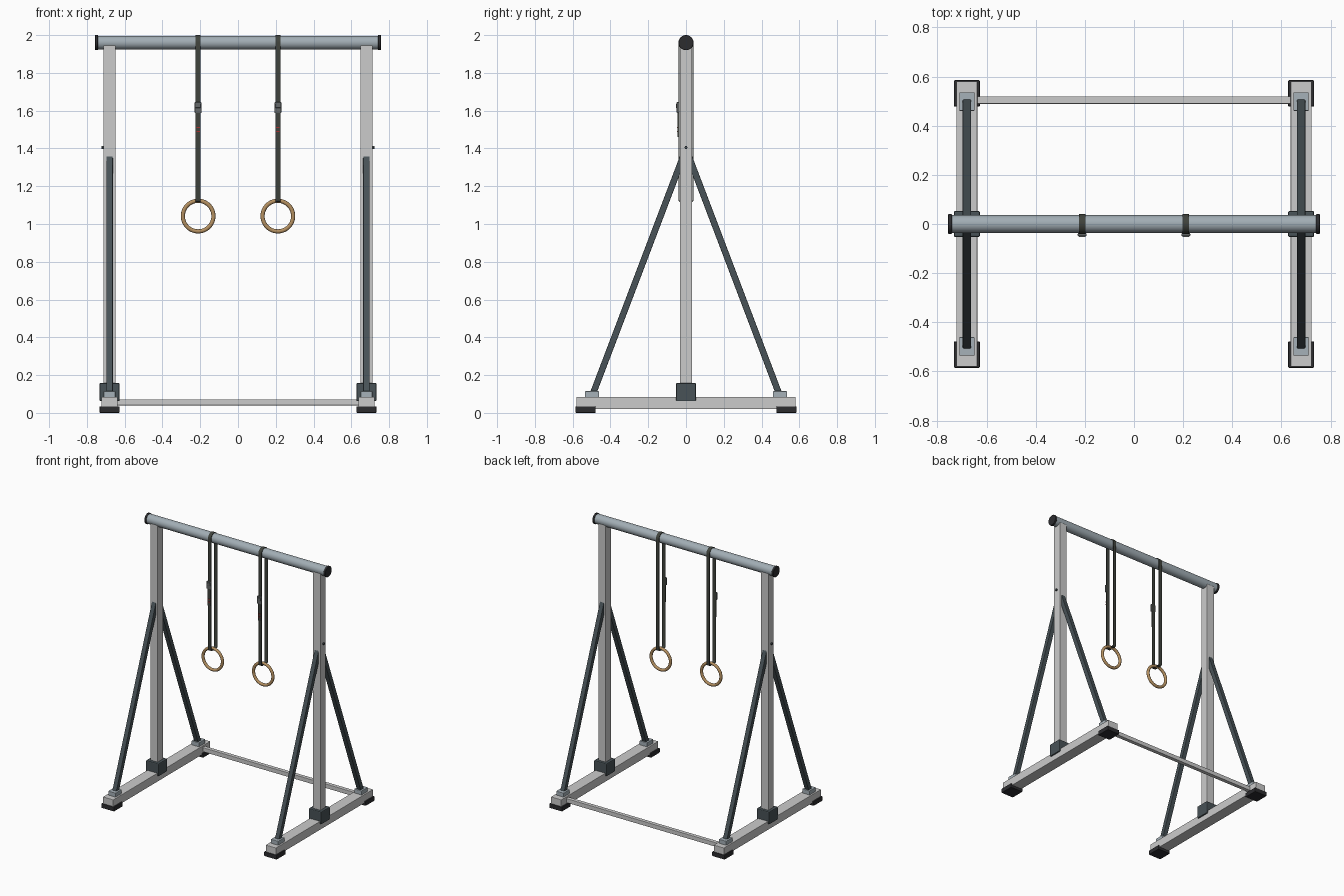
import bpy, bmesh, math
from mathutils import Vector, Matrix

if "Cube" in bpy.data.objects:
    bpy.data.objects.remove(bpy.data.objects["Cube"])


def mat(name, col):
    m = bpy.data.materials.new(name)
    m.diffuse_color = (*col, 1)
    m.use_nodes = True
    m.node_tree.nodes["Principled BSDF"].inputs["Base Color"].default_value = m.diffuse_color
    return m


STEEL = mat("bar_steel", (0.36, 0.42, 0.46))
SLATE = mat("slate_paint", (0.065, 0.085, 0.095))
RUBBER = mat("black_rubber", (0.025, 0.025, 0.028))
PLATE = mat("plate_metal", (0.38, 0.44, 0.48))
WOOD = mat("ring_wood", (0.46, 0.28, 0.12))
WEB = mat("strap_webbing", (0.05, 0.055, 0.045))
BUCKLE = mat("buckle_metal", (0.13, 0.14, 0.14))
RED = mat("red_stitching", (0.4, 0.03, 0.03))


def finish(name, bm, material=None, bevel=0.0, smooth=False):
    bmesh.ops.recalc_face_normals(bm, faces=bm.faces)
    me = bpy.data.meshes.new(name)
    bm.to_mesh(me)
    bm.free()
    ob = bpy.data.objects.new(name, me)
    bpy.context.collection.objects.link(ob)
    if material:
        me.materials.append(material)
    if bevel:
        b = ob.modifiers.new("bevel", 'BEVEL')
        b.width, b.segments = bevel, 2
    if smooth:
        bpy.ops.object.select_all(action='DESELECT')
        ob.select_set(True)
        bpy.context.view_layer.objects.active = ob
        bpy.ops.object.shade_smooth_by_angle(angle=math.radians(35))
    return ob


def box(name, lo, hi, material=None, bevel=0.003):
    lo, hi = Vector(lo), Vector(hi)
    bm = bmesh.new()
    bmesh.ops.create_cube(bm, size=1, matrix=Matrix.Translation((lo + hi) / 2)
                          @ Matrix.Diagonal((*(hi - lo), 1)))
    return finish(name, bm, material, bevel)


def rod_x(name, x0, x1, y, z, r, material=None, seg=32, bevel=0.0):
    bm = bmesh.new()
    m = Matrix.Translation(((x0 + x1) / 2, y, z)) @ Matrix.Rotation(math.pi / 2, 4, 'Y')
    bmesh.ops.create_cone(bm, cap_ends=True, segments=seg, radius1=r, radius2=r,
                          depth=abs(x1 - x0), matrix=m)
    return finish(name, bm, material, bevel, True)


def brace(name, a, b, w, material):
    a, b = Vector(a), Vector(b)
    d = b - a
    bm = bmesh.new()
    rot = Matrix.Rotation(math.atan2(-d.y, d.z), 4, 'X')
    bmesh.ops.create_cube(bm, size=1, matrix=Matrix.Translation((a + b) / 2) @ rot
                          @ Matrix.Diagonal((w, w, d.length, 1)))
    return finish(name, bm, material, 0.003)


def ring(name, x, z, R, r, material, nu=48, nv=14):
    bm = bmesh.new()
    vs = []
    for i in range(nu):
        u = 2 * math.pi * i / nu
        row = []
        for j in range(nv):
            v = 2 * math.pi * j / nv
            q = R + r * math.cos(v)
            row.append(bm.verts.new((x + q * math.cos(u), r * math.sin(v), z + q * math.sin(u))))
        vs.append(row)
    for i in range(nu):
        for j in range(nv):
            k, l = (i + 1) % nu, (j + 1) % nv
            bm.faces.new((vs[i][j], vs[k][j], vs[k][l], vs[i][l]))
    return finish(name, bm, material, 0, True)


BAR_Z, BAR_R = 1.96, 0.036


def strap_outline(h, bottom, corner):
    # half circle over the bar, straight strands, rounded lower corners
    pts = [(h * math.cos(math.pi * i / 16), BAR_Z + h * math.sin(math.pi * i / 16))
           for i in range(17)]
    for cy, start in ((-(h - corner), math.pi), (h - corner, 1.5 * math.pi)):
        for i in range(5):
            t = start + math.pi / 2 * i / 4
            pts.append((cy + corner * math.cos(t), bottom + corner + corner * math.sin(t)))
    return pts


def strap(name, x, w, material):
    inner = strap_outline(BAR_R - 0.0005, 1.121, 0.008)
    outer = strap_outline(0.040, 1.116, 0.0125)
    bm = bmesh.new()
    loops = [[bm.verts.new((x + s * w / 2, y, z)) for y, z in prof]
             for prof, s in ((inner, -1), (outer, -1), (outer, 1), (inner, 1))]
    n = len(inner)
    for a in range(4):
        A, B = loops[a], loops[(a + 1) % 4]
        for i in range(n):
            j = (i + 1) % n
            bm.faces.new((A[i], A[j], B[j], B[i]))
    return finish(name, bm, material, 0, True)


# Top bar
rod_x("top_bar", -0.745, 0.745, 0, BAR_Z, BAR_R, STEEL, 40)

for s, side in ((-1, "left"), (1, "right")):
    cx = 0.68 * s
    # Uprights, base beams and bar end caps
    rod_x(f"{side}_bar_cap", s * 0.741, s * 0.757, 0, BAR_Z, 0.04, RUBBER, 40, 0.003)
    box(f"{side}_upright", (cx - 0.032, -0.033, 0.07), (cx + 0.032, 0.033, 1.945))
    box(f"{side}_base_beam", (cx - 0.043, -0.58, 0.02), (cx + 0.043, 0.58, 0.085))
    box(f"{side}_post_socket", (cx - 0.053, -0.053, 0.062), (cx + 0.053, 0.053, 0.158),
        SLATE, 0.006)
    rod_x(f"{side}_bolt", cx + s * 0.028, cx + s * 0.042, 0, 1.405, 0.008, SLATE, 6)
    # Feet, brackets and diagonal braces at both ends
    for e, end in ((-1, "front"), (1, "back")):
        ys = sorted((e * 0.478, e * 0.585))
        box(f"{side}_{end}_foot", (cx - 0.053, ys[0], 0), (cx + 0.053, ys[1], 0.034),
            RUBBER, 0.004)
        ys = sorted((e * 0.46, e * 0.535))
        box(f"{side}_{end}_brace_bracket", (cx - 0.031, ys[0], 0.08),
            (cx + 0.031, ys[1], 0.115), PLATE)
        brace(f"{side}_{end}_brace", (cx, e * 0.495, 0.095), (cx, 0, 1.397), 0.034, SLATE)

# Rear spreader between the base beams
box("rear_spreader", (-0.645, 0.489, 0.04), (0.645, 0.519, 0.072))

# Hanging rings with straps, buckles and stitched tails
for s, side in ((-1, "left"), (1, "right")):
    x = 0.211 * s
    strap(f"{side}_strap", x, 0.026, WEB)
    ring(f"{side}_ring", x, 1.042, 0.081, 0.011, WOOD)
    box(f"{side}_strap_tail", (x - 0.012, -0.044, 1.46), (x + 0.012, -0.039, 1.60), WEB, 0.001)
    box(f"{side}_buckle", (x - 0.018, -0.049, 1.588), (x + 0.018, -0.037, 1.645), BUCKLE)
    box(f"{side}_buckle_lever", (x - 0.014, -0.053, 1.615), (x + 0.014, -0.047, 1.636), BUCKLE, 0.002)
    for z in (1.487, 1.508):
        box(f"{side}_stitching", (x - 0.010, -0.0475, z), (x + 0.010, -0.043, z + 0.005), RED, 0)
